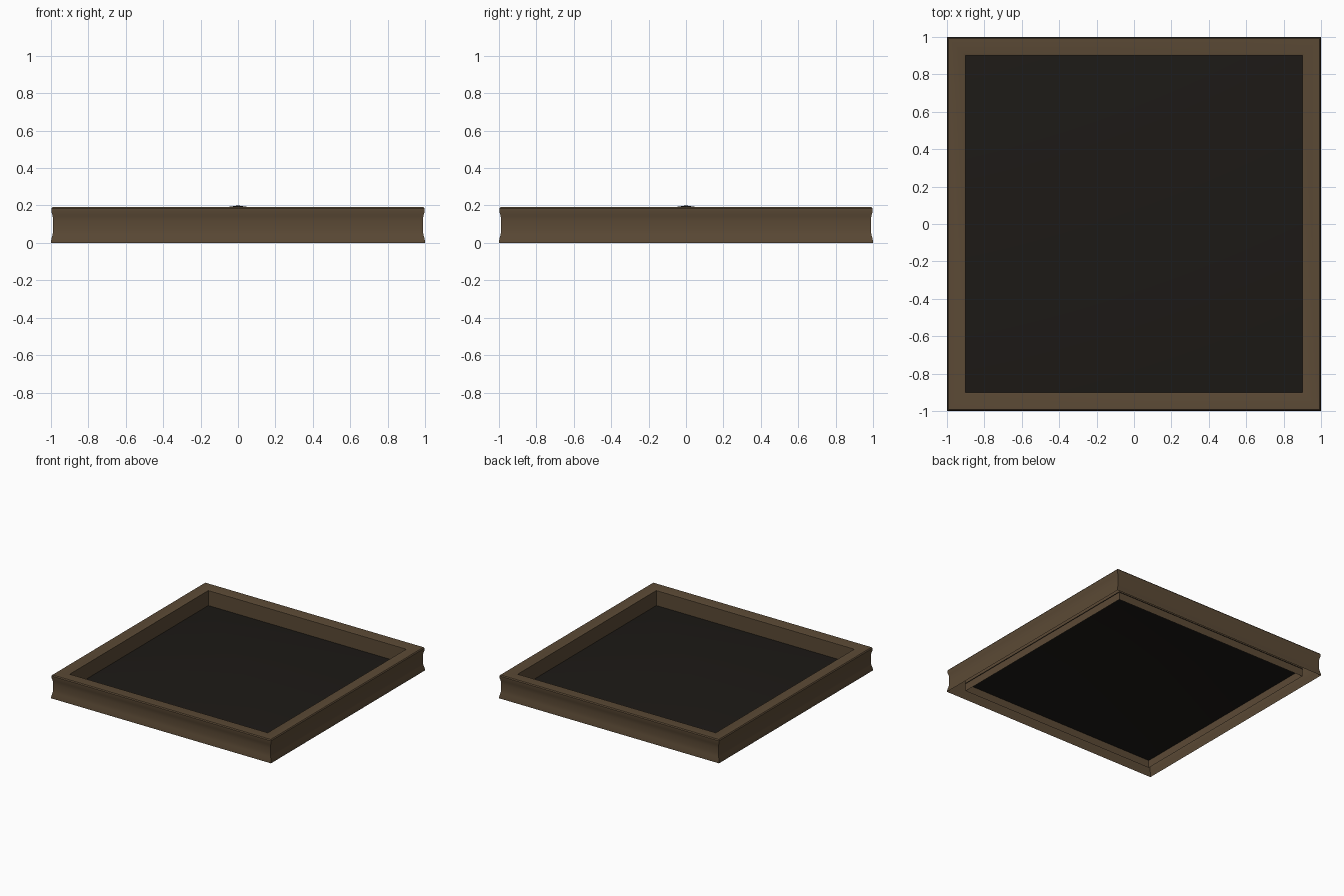
import bpy, bmesh

if "Cube" in bpy.data.objects:
    bpy.data.objects.remove(bpy.data.objects["Cube"])

def material(name, color):
    m = bpy.data.materials.new(name)
    m.diffuse_color = (*color, 1)
    m.use_nodes = True
    m.node_tree.nodes["Principled BSDF"].inputs["Base Color"].default_value = m.diffuse_color
    return m

def make_object(name, bm, mat):
    bmesh.ops.recalc_face_normals(bm, faces=bm.faces)
    me = bpy.data.meshes.new(name)
    bm.to_mesh(me)
    bm.free()
    me.materials.append(mat)
    ob = bpy.data.objects.new(name, me)
    bpy.context.collection.objects.link(ob)
    return ob

def square_ring(bm, r, z):
    return [bm.verts.new((sx * r, sy * r, z))
            for sx, sy in ((-1, -1), (1, -1), (1, 1), (-1, 1))]

wood = material("brown_wood", (0.105, 0.068, 0.036))
glass = material("dark_glass", (0.012, 0.010, 0.008))

# Curb frame: hollow shell, coved outside, open underneath
profile = [(1.0, 0.0), (0.998, 0.02), (0.991, 0.045), (0.988, 0.075),
           (0.988, 0.115), (0.991, 0.145), (0.998, 0.168), (0.998, 0.183),
           (0.992, 0.191), (0.908, 0.191), (0.9, 0.186), (0.9, 0.0)]
bm = bmesh.new()
rings = [square_ring(bm, r, z) for r, z in profile]
for a, b in zip(rings, rings[1:]):
    for i in range(4):
        j = (i + 1) % 4
        bm.faces.new((a[i], a[j], b[j], b[i]))
frame = make_object("curb_frame", bm, wood)

# Low pyramid pane, its edge tucked just through the frame's inner wall
bm = bmesh.new()
base = square_ring(bm, 0.906, 0.062)
apex = bm.verts.new((0, 0, 0.2))
for i in range(4):
    bm.faces.new((base[i], base[(i + 1) % 4], apex))
pane = make_object("pyramid_pane", bm, glass)

# Smooth the cove while keeping the corners sharp
for ob in (frame, pane):
    bpy.ops.object.select_all(action='DESELECT')
    ob.select_set(True)
    bpy.context.view_layer.objects.active = ob
    bpy.ops.object.shade_smooth_by_angle(angle=0.6)
